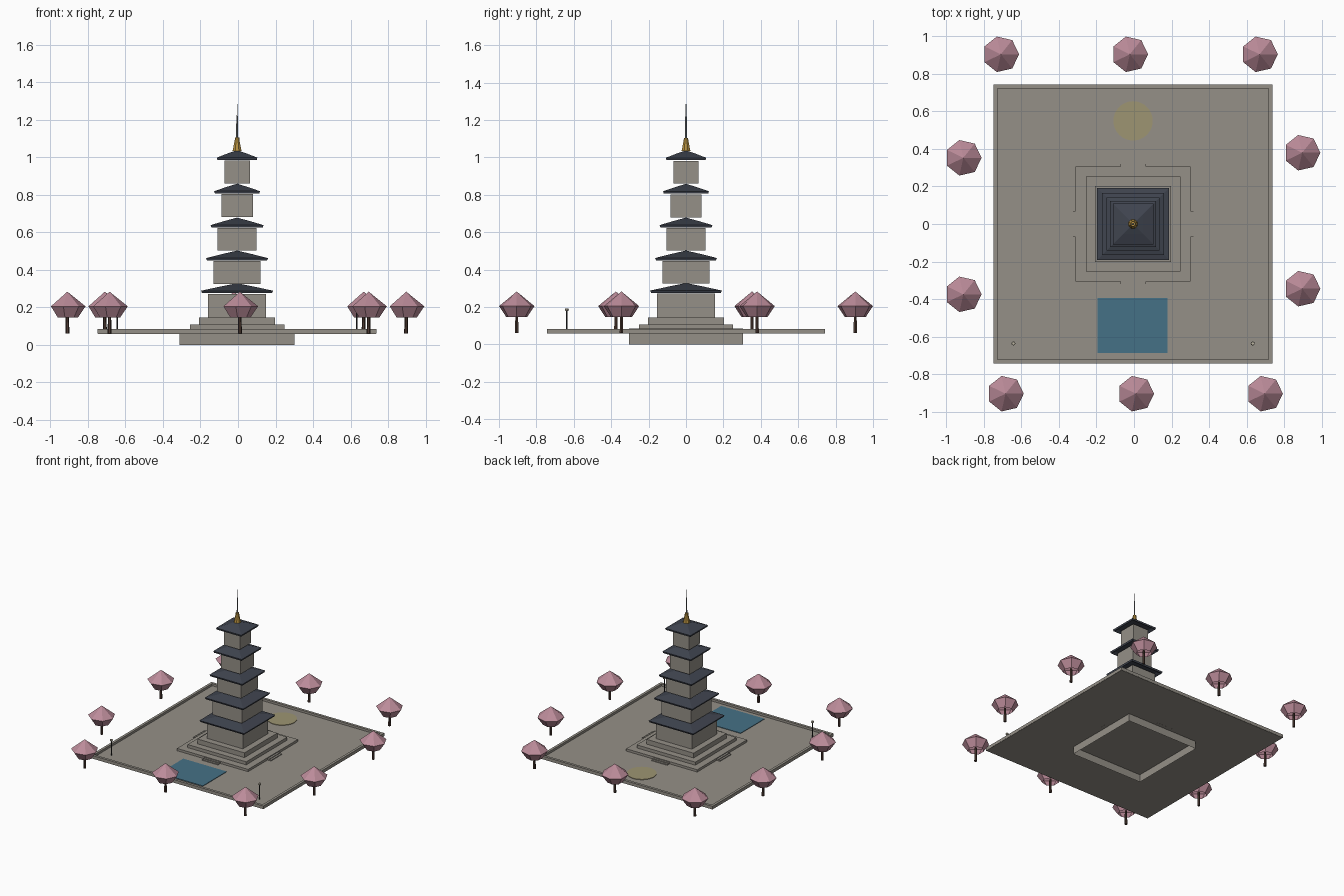
import bpy, bmesh
from math import pi, cos, sin, sqrt

if "Cube" in bpy.data.objects:
    bpy.data.objects.remove(bpy.data.objects["Cube"])

CX = -0.005  # tower axis


def material(name, rgb):
    m = bpy.data.materials.new(name)
    m.use_nodes = True
    m.diffuse_color = (*rgb, 1)
    bsdf = next(n for n in m.node_tree.nodes if n.type == "BSDF_PRINCIPLED")
    bsdf.inputs["Base Color"].default_value = (*rgb, 1)
    bsdf.inputs["Roughness"].default_value = 0.9
    return m


stone = material("stone", (0.30, 0.28, 0.245))
tile = material("roof tile", (0.05, 0.058, 0.078))
pink = material("blossom pink", (0.50, 0.26, 0.32))
bark = material("bark brown", (0.07, 0.04, 0.03))
gold = material("gold", (0.47, 0.28, 0.05))
water = material("water blue", (0.06, 0.165, 0.24))
sand = material("sand", (0.34, 0.30, 0.17))
metal = material("grey metal", (0.27, 0.29, 0.31))
dark = material("dark iron", (0.03, 0.03, 0.033))
glow = material("lantern cream", (0.50, 0.46, 0.36))


def lathe(name, mat, profile, sides, at=(CX, 0), phase=0.0, caps=(True, True)):
    """Sweep (radius, z) points round a vertical axis with a few flat sides."""
    bm = bmesh.new()
    rings = []
    for r, z in profile:
        count = 1 if r == 0 else sides
        rings.append([bm.verts.new((r * cos(phase + 2 * pi * i / sides),
                                    r * sin(phase + 2 * pi * i / sides), z))
                      for i in range(count)])
    for a, b in zip(rings, rings[1:]):
        for i in range(sides):
            j = (i + 1) % sides
            ring = [a[i % len(a)], a[j % len(a)], b[j % len(b)], b[i % len(b)]]
            bm.faces.new(list(dict.fromkeys(ring)))
    for ring, wanted in ((rings[0][::-1], caps[0]), (rings[-1], caps[1])):
        if wanted and len(ring) > 2:
            bm.faces.new(ring)
    mesh = bpy.data.meshes.new(name)
    bm.to_mesh(mesh)
    bm.free()
    mesh.materials.append(mat)
    ob = bpy.data.objects.new(name, mesh)
    ob.location = (*at, 0)
    bpy.context.collection.objects.link(ob)
    return ob


def square(name, mat, profile, **kw):
    """Square lathe: the profile gives half widths."""
    return lathe(name, mat, [(w * sqrt(2), z) for w, z in profile], 4, phase=pi / 4, **kw)


def box(name, mat, size, at, z0, z1):
    ob = square(name, mat, [(0.5, z0), (0.5, z1)], at=at)
    ob.scale = (*size, 1)
    return ob


# Plaza with raised kerb
square("plaza_floor", stone, [(0.742, 0.058), (0.742, 0.066)])
square("plaza_kerb", stone, [(0.723, 0.066), (0.743, 0.060), (0.743, 0.083),
                             (0.723, 0.083), (0.723, 0.066)], caps=(False, False))

# Stepped foundation, open underneath
square("foundation", stone, [(0.306, 0), (0.306, 0.084)], caps=(False, True))
square("middle_plinth", stone, [(0.252, 0.084), (0.252, 0.108)])
square("upper_plinth", stone, [(0.202, 0.108), (0.202, 0.145)])

# Small stairs on all four sides
for sx, sy in ((1, 0), (-1, 0), (0, 1), (0, -1)):
    for depth, top in ((0.030, 0.072), (0.015, 0.078)):
        d = 0.306 + depth / 2
        size = (depth, 0.136) if sx else (0.136, depth)
        box("stair", stone, size, (CX + sx * d, sy * d), 0.0575, top)

# Five storeys: body half width, body bottom, body top, eave half width
storeys = [(0.154, 0.145, 0.272, 0.192), (0.126, 0.325, 0.446, 0.165),
           (0.103, 0.503, 0.622, 0.141), (0.084, 0.680, 0.803, 0.122),
           (0.068, 0.860, 0.982, 0.108)]
for body, low, high, eave in storeys:
    square("storey_body", stone, [(body, low), (body, high)])
    square("storey_roof", tile, [(0, high + 0.022), (eave * 0.8, high + 0.015),
                                 (eave * 0.97, high + 0.003), (eave, high + 0.016),
                                 (eave * 0.5, high + 0.037), (0, high + 0.056)])

# Finial
lathe("finial_base", gold, [(0.026, 1.033), (0.022, 1.05), (0.013, 1.095), (0.013, 1.105)],
      8, phase=pi / 8)
lathe("finial_needle", metal, [(0.005, 1.10), (0.004, 1.22), (0.0015, 1.225), (0.0015, 1.285)], 8)

# Pond and sand circle laid on the floor
box("pond", water, (0.373, 0.293), (CX - 0.002, -0.542), 0.066, 0.070)
lathe("sand_circle", sand, [(0.105, 0.066), (0.105, 0.070)], 32, at=(CX, 0.55))

# Lamp posts
for side in (-1, 1):
    spot = (CX + side * 0.638, -0.637)
    lathe("lamp_post", dark, [(0.004, 0.066), (0.004, 0.18)], 6, at=spot)
    lathe("lamp_head", glow, [(0.007, 0.178), (0.011, 0.185), (0.009, 0.192)], 8, at=spot)

# Blossom trees round the plaza
trees = [(-0.71, 0.905), (-0.022, 0.905), (0.67, 0.905),
         (-0.91, 0.353), (0.897, 0.38), (-0.91, -0.375), (0.897, -0.345),
         (-0.685, -0.905), (0.01, -0.905), (0.697, -0.905)]
for spot in trees:
    lathe("tree_trunk", bark, [(0.011, 0.06), (0.008, 0.17)], 6, at=spot)
    lathe("tree_canopy", pink, [(0.057, 0.146), (0.097, 0.205), (0, 0.283)], 7,
          at=spot, caps=(False, False))
